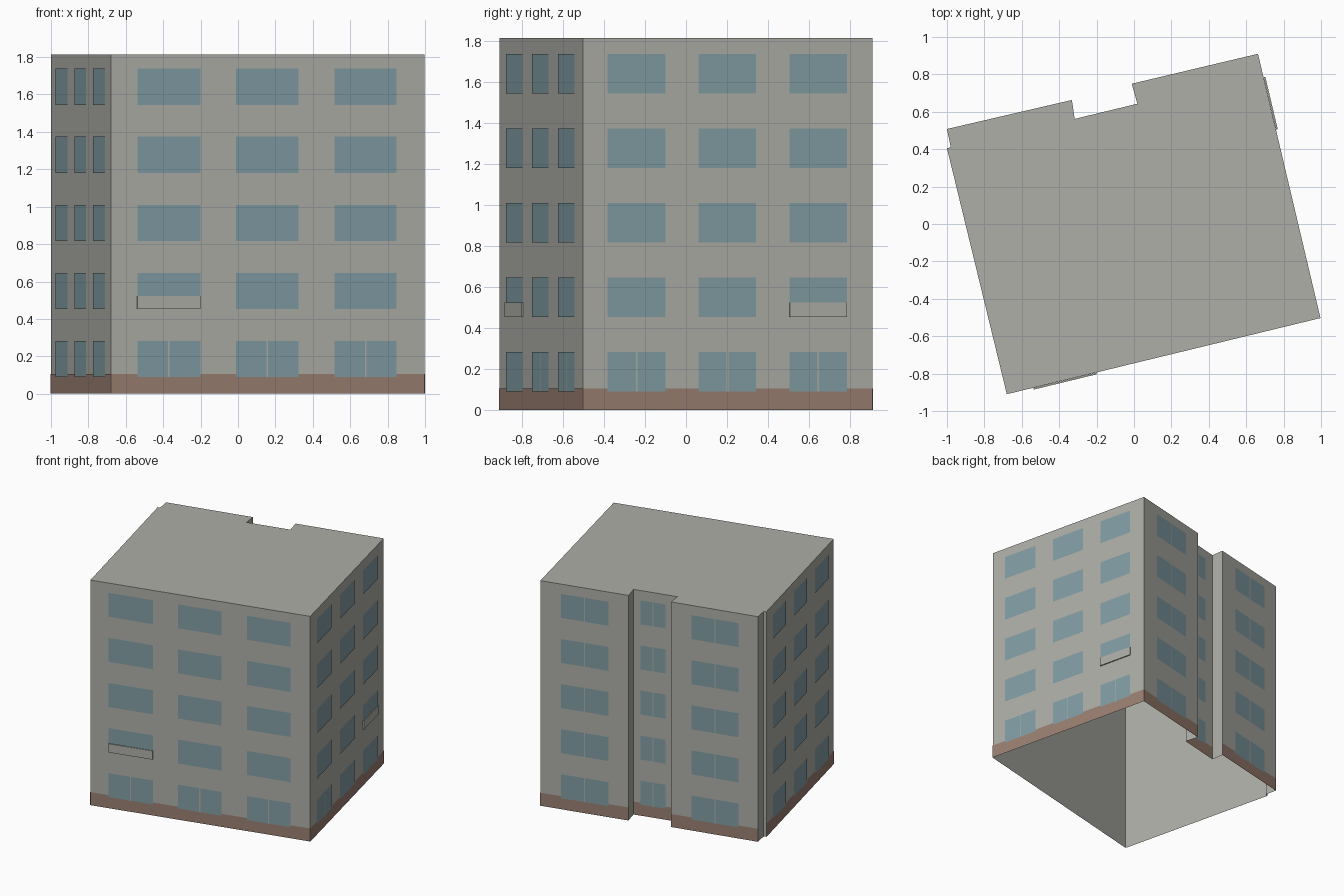
import bpy
import bmesh
from mathutils import Vector

cube = bpy.data.objects.get("Cube")
if cube:
    bpy.data.objects.remove(cube, do_unlink=True)


def material(name, rgb):
    mat = bpy.data.materials.new(name)
    mat.use_nodes = True
    mat.diffuse_color = (*rgb, 1)
    mat.node_tree.nodes["Principled BSDF"].inputs["Base Color"].default_value = (*rgb, 1)
    return mat


concrete = material("concrete grey", (0.42, 0.425, 0.385))
brick = material("plinth brown", (0.32, 0.21, 0.165))
glass = material("window blue", (0.22, 0.335, 0.37))


def finish(bm, name, mat):
    mesh = bpy.data.meshes.new(name)
    bm.to_mesh(mesh)
    bm.free()
    mesh.materials.append(mat)
    obj = bpy.data.objects.new(name, mesh)
    bpy.context.collection.objects.link(obj)
    return obj


def add_plate(bm, wall, f0, f1, z0, z1, offset):
    """Rectangle on a wall, from fraction f0 to f1 of its length."""
    p, q = (Vector((*c, 0)) for c in wall)
    run = q - p
    out = Vector((run.y, -run.x, 0)).normalized() * offset
    a, b = p + run * f0 + out, p + run * f1 + out
    corners = [(a, z0), (b, z0), (b, z1), (a, z1)]
    return bm.faces.new([bm.verts.new((v.x, v.y, z)) for v, z in corners])


# Footprint, counter-clockwise from the front corner
HEIGHT = 1.815
outline = [(-0.68, -0.91), (0.997, -0.503), (0.663, 0.91), (-0.012, 0.75),
           (0.018, 0.643), (-0.317, 0.562), (-0.332, 0.663), (-1.0, 0.508),
           (-0.98, 0.41), (-1.0, 0.405)]
walls = list(zip(outline, outline[1:] + outline[:1]))
front, left_side, wing_a, recess, wing_b, right_side = (
    walls[i] for i in (0, 1, 2, 4, 6, 9))

# Shell: walls and flat roof, open underneath
bm = bmesh.new()
low = [bm.verts.new((x, y, 0)) for x, y in outline]
top = [bm.verts.new((x, y, HEIGHT)) for x, y in outline]
for i in range(len(outline)):
    j = (i + 1) % len(outline)
    bm.faces.new((low[i], low[j], top[j], top[i]))
bm.faces.new(top)
finish(bm, "building_shell", concrete)

# Plinth band on the main walls
bm = bmesh.new()
for wall in (front, left_side, wing_a, recess, wing_b, right_side):
    add_plate(bm, wall, 0, 1, 0, 0.105, 0.002)
finish(bm, "plinth", brick)

# Windows: (name, wall, bays, which floors are split into two panes)
BAYS = [(0.084, 0.285), (0.399, 0.598), (0.713, 0.911)]
FLOORS = [0.09 + 0.3637 * k for k in range(5)]
WINDOW = 0.193
GAP = 0.004
layout = [
    ("front", front, BAYS, {0}),
    ("left", left_side, BAYS, {0}),
    ("right", right_side, [(1 - b, 1 - a) for a, b in BAYS], set()),
    ("wing_a", wing_a, [(0.235, 0.775)], set(range(5))),
    ("wing_b", wing_b, [(0.235, 0.775)], set(range(5))),
    ("recess", recess, [(0.16, 0.73)], set(range(5))),
]
for name, wall, bays, split in layout:
    length = (Vector(wall[1]) - Vector(wall[0])).length
    half = GAP / length
    panes, bars = bmesh.new(), bmesh.new()
    for floor, sill in enumerate(FLOORS):
        for f0, f1 in bays:
            add_plate(panes, wall, f0, f1, sill, sill + WINDOW, 0.004)
            if floor in split:
                mid = (f0 + f1) / 2
                add_plate(bars, wall, mid - half, mid + half, sill, sill + WINDOW, 0.005)
    finish(panes, name + "_windows", glass)
    if split:
        finish(bars, name + "_mullions", concrete)
    else:
        bars.free()

# Thin projecting panels over the lower part of two windows
for name, wall, (f0, f1) in (("front", front, BAYS[0]), ("left", left_side, BAYS[2])):
    bm = bmesh.new()
    add_plate(bm, wall, f0, f1, FLOORS[1], FLOORS[1] + 0.07, 0.01)
    panel = finish(bm, name + "_window_panel", concrete)
    solid = panel.modifiers.new("thickness", "SOLIDIFY")
    solid.thickness = 0.009
    solid.offset = -1
